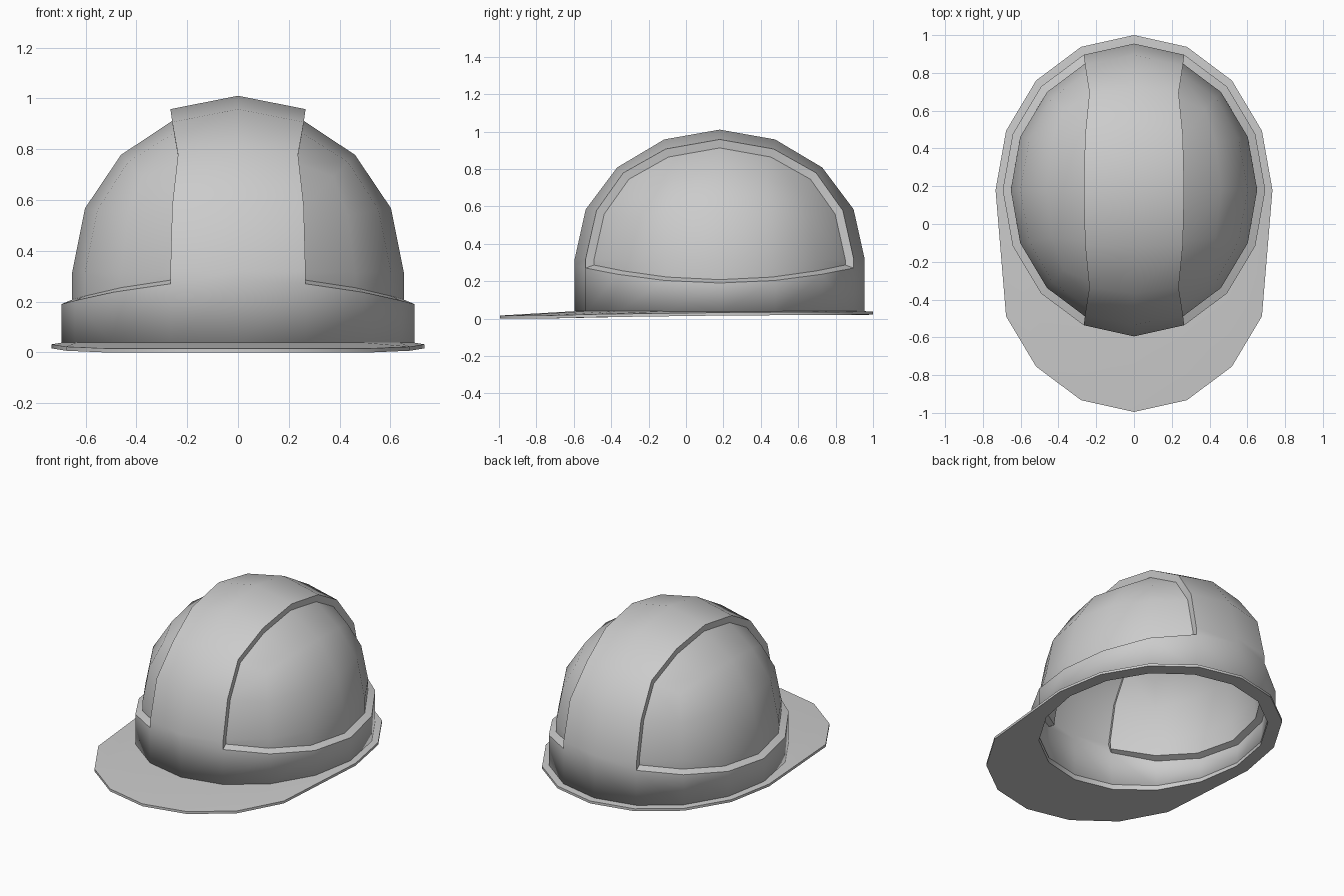
import bpy, bmesh, math
from mathutils import Vector

if "Cube" in bpy.data.objects:
    bpy.data.objects.remove(bpy.data.objects["Cube"])

CY = 0.18                          # centre of the dome in y
RX, RY, RZ, ZE = 0.695, 0.775, 0.69, 0.32


def finish(bm, name, angle=32):
    bmesh.ops.recalc_face_normals(bm, faces=bm.faces)
    me = bpy.data.meshes.new(name)
    bm.to_mesh(me)
    bm.free()
    ob = bpy.data.objects.new(name, me)
    bpy.context.collection.objects.link(ob)
    bpy.ops.object.select_all(action='DESELECT')
    ob.select_set(True)
    bpy.context.view_layer.objects.active = ob
    bpy.ops.object.shade_smooth_by_angle(angle=math.radians(angle))
    return ob


def dome_point(i, j, k):
    """Point of a rounded 4x4 cube grid; k < 0 are the wall rows."""
    c = (i, j, max(k, 0))
    d = []
    for n, v in enumerate(c):
        if abs(v) == 1:
            o = min(abs(c[m]) for m in range(3) if m != n)
            d.append(v * (0.414 + 0.097 * (o / 2) ** 2))
        else:
            d.append(v / 2)
    d = Vector(d).normalized()
    z = ZE + RZ * d.z
    if k == -1:
        z = 0.19 + 0.094 * d.y ** 2     # curved ledge below the side panels
    if k == -2:
        z = 0.03
    return (RX * d.x, CY + RY * d.y, z)


# Shell: dome with raised centre band and sunken side panels
bm = bmesh.new()
verts = {}


def vert(key):
    if key not in verts:
        verts[key] = bm.verts.new(dome_point(*key))
    return verts[key]


panels = []


def quad(keys):
    f = bm.faces.new([vert(k) for k in keys])
    if all(abs(k[0]) >= 1 and k[2] >= -1 for k in keys):
        panels.append(f)


for a in range(-2, 2):
    for b in range(-2, 2):
        quad([(a, b, 2), (a + 1, b, 2), (a + 1, b + 1, 2), (a, b + 1, 2)])
        for s in (-2, 2):
            quad([(a, s, b), (a + 1, s, b), (a + 1, s, b + 1), (a, s, b + 1)])
            quad([(s, a, b), (s, a + 1, b), (s, a + 1, b + 1), (s, a, b + 1)])
bmesh.ops.recalc_face_normals(bm, faces=bm.faces)
top = max(bm.faces, key=lambda f: f.calc_center_median().z)
if top.normal.z < 0:
    bmesh.ops.reverse_faces(bm, faces=bm.faces)
bm.normal_update()
bmesh.ops.inset_region(bm, faces=panels, thickness=0.018, depth=-0.042,
                       use_even_offset=True, use_boundary=True)
shell = finish(bm, "helmet_shell")
sol = shell.modifiers.new("thickness", 'SOLIDIFY')
sol.thickness = 0.042
sol.offset = -1

# Brim: thin rim all round, stretched forward into a peak
N = 16
bm = bmesh.new()
rings = []
for n in range(N):
    t = 2 * math.pi * n / N
    s, c = math.sin(t), math.cos(t)          # c = 1 at the front
    f = max(c, 0)
    zt = 0.032 - 0.016 * min(1, 1.5 * f) + 0.005 * max(-c, 0)
    yo = CY - 0.82 * c - (0.355 if c > 0.01 else 0)
    rings.append([bm.verts.new(p) for p in (
        (0.685 * s, CY - 0.765 * c, 0.04),
        (0.733 * s, yo, zt),
        (0.733 * s, yo, zt - 0.016),
        (0.65 * s, CY - 0.73 * c, 0.018 - 0.012 * f),
        (0.65 * s, CY - 0.73 * c, 0.04))])
for n in range(N):
    p, q = rings[n], rings[(n + 1) % N]
    for m in range(5):
        k = (m + 1) % 5
        bm.faces.new((p[m], q[m], q[k], p[k]))
finish(bm, "brim")
